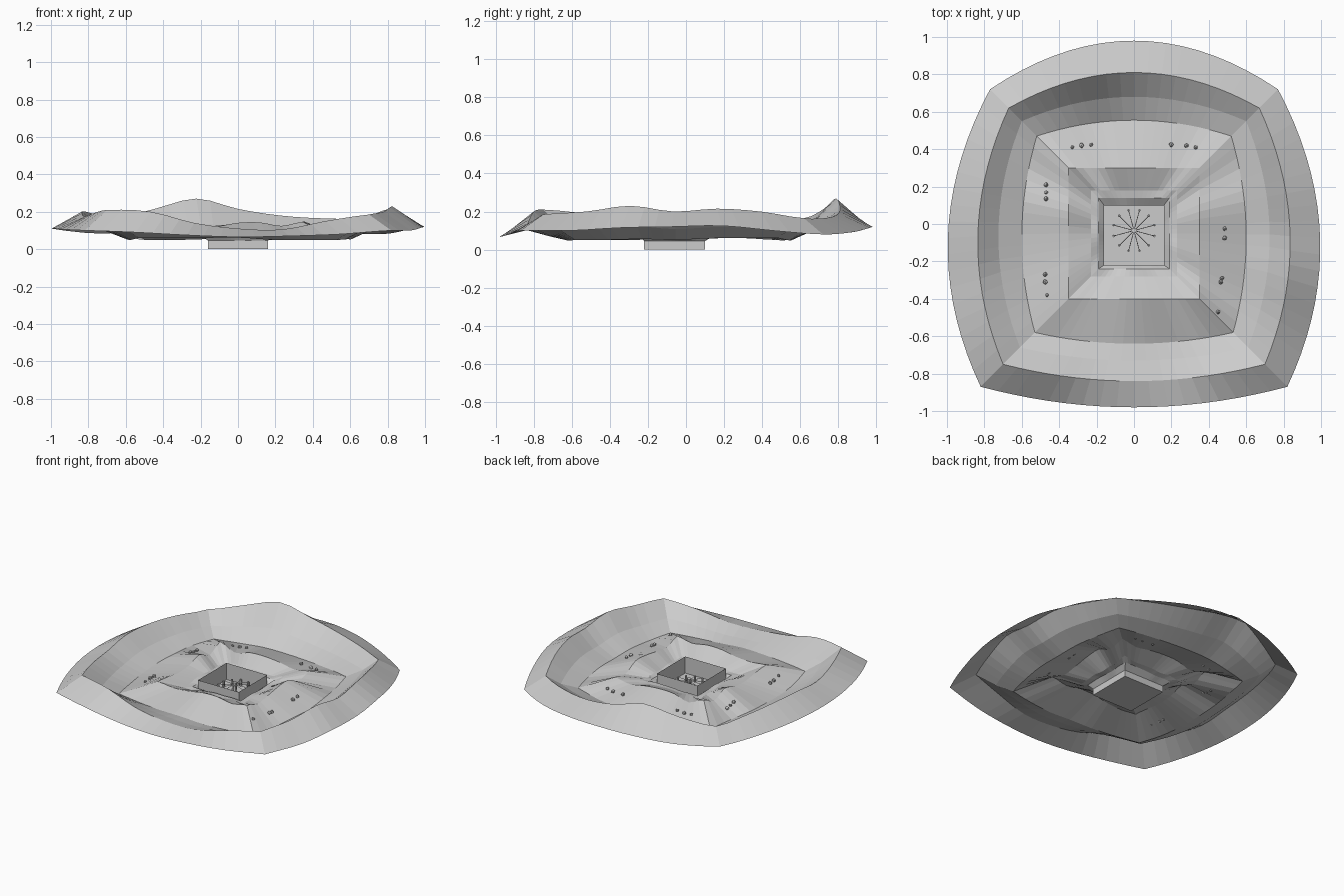
import bpy, bmesh, math, random
from mathutils import Vector

random.seed(4)
if "Cube" in bpy.data.objects:
    bpy.data.objects.remove(bpy.data.objects["Cube"])

SEG = 18    # segments per side of a terrain ring
KEYS = 6    # height keys per side


def material(name, value):
    m = bpy.data.materials.new(name)
    m.use_nodes = True
    color = (value, value, value, 1)
    m.diffuse_color = color
    m.node_tree.nodes["Principled BSDF"].inputs["Base Color"].default_value = color
    return m


STONE = material("stone grey", 0.6)


def finish(name, bm):
    mesh = bpy.data.meshes.new(name)
    bm.to_mesh(mesh)
    bm.free()
    mesh.materials.append(STONE)
    ob = bpy.data.objects.new(name, mesh)
    bpy.context.collection.objects.link(ob)
    return ob


def height(keys, u):
    """Smooth closed interpolation of the keys, u in 0..1 round the ring."""
    n = len(keys)
    i, f = divmod(u * n, 1)
    a, b, c, d = (keys[(int(i) + k) % n] for k in (-1, 0, 1, 2))
    return b + 0.5 * f * (c - a + f * (2*a - 5*b + 4*c - d + f * (3*(b - c) + d - a)))


def rough(base, spread):
    return [base + random.uniform(-spread, spread) for _ in range(4 * KEYS)]


def ring(xb, yb, xf, yf, bulges, keys):
    """Four-cornered ring with bowed sides: back, right, front, left."""
    corners = [Vector(p) for p in ((-xb, yb), (xb, yb), (xf, yf), (-xf, yf))]
    points = []
    for side in range(4):
        a, b = corners[side], corners[(side + 1) % 4]
        out = Vector(((0, 1), (1, 0), (0, -1), (-1, 0))[side])
        for k in range(SEG):
            t = k / SEG
            p = a.lerp(b, t) + out * bulges[side] * 4 * t * (1 - t)
            points.append((p.x, p.y, height(keys, (side + t) / 4)))
    return points


# Height keys run clockwise from the back left corner
edge = [.085, .09, .11, .12, .11, .09,  .08, .1, .125, .12, .115, .1,
        .1, .08, .07, .065, .075, .09,  .1, .105, .11, .11, .105, .095]
rim = [.165, .215, .27, .215, .18, .165,  .165, .2, .215, .2, .23, .2,
       .185, .15, .105, .11, .14, .2,  .21, .19, .175, .2, .2, .185]
valley = rough(.055, .008)
slope = [v + (r - v) * .38 for v, r in zip(valley, rim)]

rings = [
    ring(.77, .72, .82, -.87, (.26, .2, .11, .2), edge),
    ring(.67, .62, .70, -.75, (.19, .15, .09, .15), rim),
    ring(.60, .55, .61, -.66, (.13, .12, .07, .12), slope),
    ring(.52, .47, .53, -.58, (.085, .075, .06, .075), valley),
    ring(.35, .30, .35, -.40, (0, 0, 0, 0), rough(.12, .03)),
    ring(.23, .18, .23, -.28, (0, 0, 0, 0), rough(.08, .012)),
    ring(.19, .14, .19, -.24, (0, 0, 0, 0), rough(.072, .004)),
    ring(.16, .10, .16, -.22, (0, 0, 0, 0), rough(.045, 0)),
]

# Terrain: bridge neighbouring rings
bm = bmesh.new()
loops = [[bm.verts.new(p) for p in r] for r in rings]
for outer, inner in zip(loops, loops[1:]):
    for i in range(len(outer)):
        j = (i + 1) % len(outer)
        bm.faces.new((outer[i], inner[i], inner[j], outer[j]))
bmesh.ops.recalc_face_normals(bm, faces=bm.faces)
if sum(f.normal.z for f in bm.faces) < 0:
    bmesh.ops.reverse_faces(bm, faces=bm.faces)
terrain = finish("terrain", bm)

# Open box sunk in the middle
bm = bmesh.new()
bmesh.ops.create_cube(bm, size=1)
for v in bm.verts:
    v.co = (v.co.x * .32, v.co.y * .32 - .06, (v.co.z + .5) * .118)
bmesh.ops.delete(bm, geom=[f for f in bm.faces if f.normal.z > .5], context="FACES")
finish("pit_box", bm)


def rod(bm, a, b, r, sides=6):
    a, b = Vector(a), Vector(b)
    d = b - a
    turn = d.to_track_quat("Z", "Y").to_matrix().to_4x4()
    turn.translation = (a + b) / 2
    bmesh.ops.create_cone(bm, cap_ends=True, segments=sides, radius1=r,
                          radius2=r, depth=d.length, matrix=turn)


# Centre post with a ring of small posts and thin spokes
bm = bmesh.new()
centre = Vector((0, -.035, 0))
rod(bm, centre, centre + Vector((0, 0, .075)), .014, 8)
finish("centre_post", bm)
posts, spokes = bmesh.new(), bmesh.new()
for k in range(12):
    a = math.tau * (k + .5) / 12
    foot = centre + Vector((math.cos(a), math.sin(a), 0)) * .112
    top = foot + Vector((0, 0, .045))
    rod(posts, foot, top, .007)
    rod(spokes, centre + Vector((0, 0, .06)), top, .0018, 4)
finish("ring_posts", posts)
finish("spokes", spokes)

# Loose rocks resting on the valley floor
spots = [(-.33, .41), (-.28, .42), (-.23, .425), (.2, .425), (.28, .42), (.33, .41),
         (-.47, .21), (-.47, .17), (-.47, .135), (-.475, -.27), (-.475, -.31),
         (-.465, -.38), (.485, -.025), (.485, -.075), (.47, -.29), (.465, -.31),
         (.45, -.47)]
bpy.context.view_layer.update()
bm = bmesh.new()
for x, y in spots:
    hit, ground, _, _ = terrain.ray_cast((x, y, 1), (0, 0, -1))
    new = bmesh.ops.create_icosphere(bm, subdivisions=1, radius=random.uniform(.01, .014))
    for v in new["verts"]:
        v.co = v.co * random.uniform(.85, 1.1) + ground + Vector((0, 0, .007))
finish("rocks", bm)
